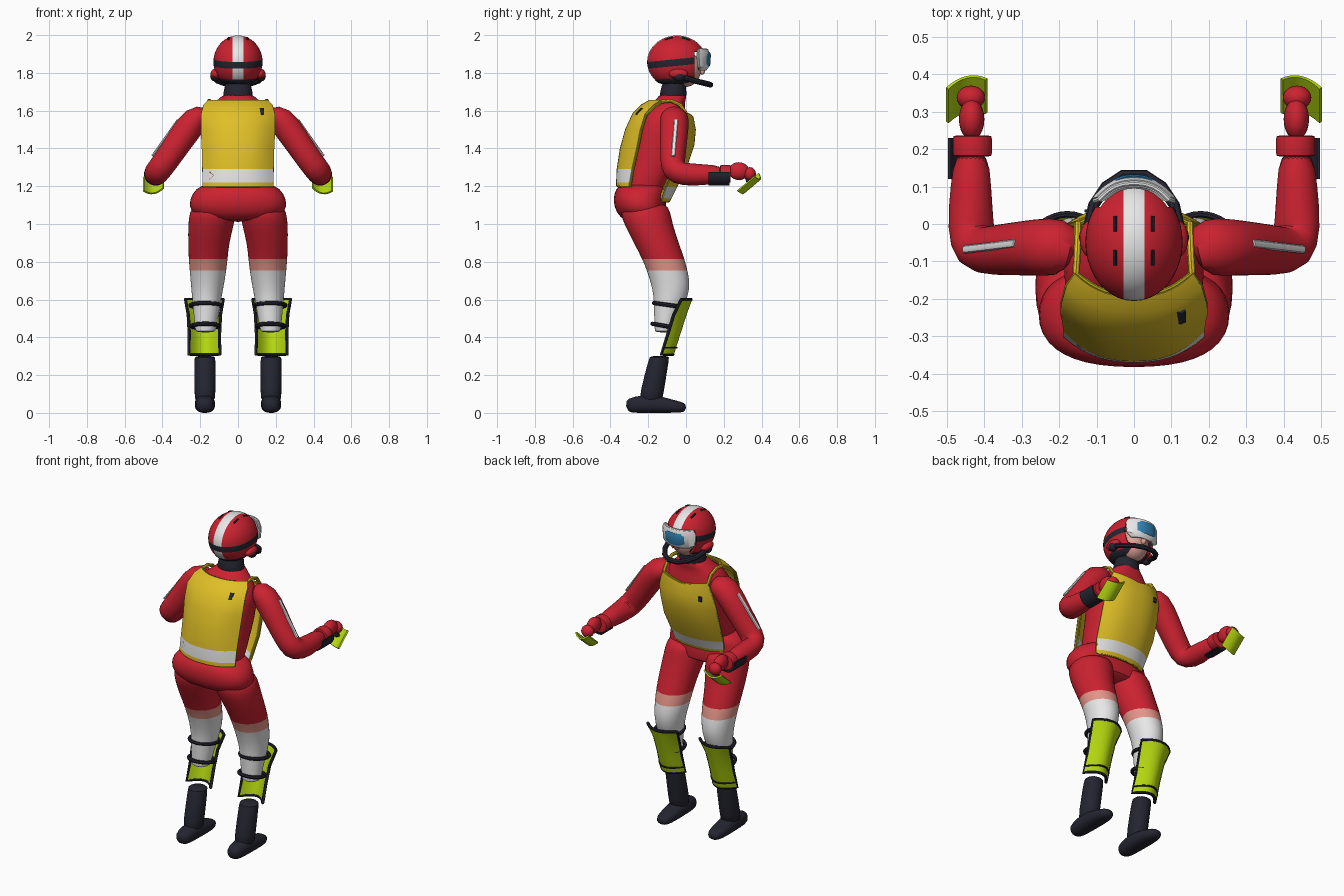
import bpy, bmesh, math
from mathutils import Vector

if "Cube" in bpy.data.objects:
    bpy.data.objects.remove(bpy.data.objects["Cube"])

COLORS = {
    "red": (0.60, 0.016, 0.03), "yellow": (0.74, 0.52, 0.02), "white": (0.8, 0.8, 0.8),
    "charcoal": (0.018, 0.018, 0.03), "lime": (0.46, 0.68, 0.005), "salmon": (0.78, 0.3, 0.25),
    "blue": (0.03, 0.22, 0.45), "skin": (0.7, 0.36, 0.3), "olive_trim": (0.42, 0.36, 0.01)}
MATS = {}
for key, c in COLORS.items():
    MATS[key] = bpy.data.materials.new(key)
    MATS[key].diffuse_color = (*c, 1)


def finish(name, bm, mat, bands=()):
    """Turn a bmesh into an object; bands are (low z, high z, colour)."""
    bmesh.ops.recalc_face_normals(bm, faces=bm.faces[:])
    for f in bm.faces:
        z = f.calc_center_median().z
        for i, (lo, hi, _) in enumerate(bands):
            if lo < z < hi:
                f.material_index = i + 1
    me = bpy.data.meshes.new(name)
    bm.to_mesh(me)
    bm.free()
    for m in [mat] + [b[2] for b in bands]:
        me.materials.append(MATS[m])
    ob = bpy.data.objects.new(name, me)
    bpy.context.collection.objects.link(ob)
    return ob


def tube(name, rings, mat, n=20, hint=(1, 0, 0), flat=False, power=2, sub=1, bands=()):
    """Loft elliptical rings (x, y, z, a, b); flat keeps every ring horizontal."""
    bm, loops = bmesh.new(), []
    P = [Vector(r[:3]) for r in rings]
    for i, r in enumerate(rings):
        t = Vector((0, 0, 1)) if flat else (P[min(i + 1, len(P) - 1)] - P[max(i - 1, 0)]).normalized()
        u = Vector(hint)
        u = (u - t * u.dot(t)).normalized()
        v = t.cross(u)
        loop = []
        for k in range(n):
            c, s = math.cos(2 * math.pi * k / n), math.sin(2 * math.pi * k / n)
            e = 2 / power
            loop.append(bm.verts.new(P[i] + u * r[3] * math.copysign(abs(c) ** e, c)
                                     + v * r[4] * math.copysign(abs(s) ** e, s)))
        loops.append(loop)
    for A, B in zip(loops, loops[1:]):
        for k in range(n):
            bm.faces.new((A[k], A[(k + 1) % n], B[(k + 1) % n], B[k]))
    bm.faces.new(loops[0])
    bm.faces.new(loops[-1])
    ob = finish(name, bm, mat, bands)
    if sub:
        ob.modifiers.new("smooth", 'SUBSURF').levels = sub
    return ob


def pipe(name, pts, r, mat, cyclic=False):
    cu = bpy.data.curves.new(name, 'CURVE')
    cu.dimensions, cu.bevel_depth, cu.bevel_resolution = '3D', r, 2
    cu.use_fill_caps = True
    sp = cu.splines.new('POLY')
    sp.points.add(len(pts) - 1)
    for p, q in zip(sp.points, pts):
        p.co = (*q, 1)
    sp.use_cyclic_u = cyclic
    cu.materials.append(MATS[mat])
    bpy.context.collection.objects.link(bpy.data.objects.new(name, cu))


def sheet(name, grid, mat, thick, trim=None, bands=(), r=0.007):
    """Thin curved plate from a grid of points, with optional piping on its border."""
    bm = bmesh.new()
    V = [[bm.verts.new(p) for p in row] for row in grid]
    for A, B in zip(V, V[1:]):
        for k in range(len(A) - 1):
            bm.faces.new((A[k], A[k + 1], B[k + 1], B[k]))
    m = finish(name, bm, mat, bands).modifiers.new("thickness", 'SOLIDIFY')
    m.thickness, m.offset = thick, 0
    if trim:
        edge = grid[0] + [g[-1] for g in grid[1:-1]] + grid[-1][::-1] + [g[0] for g in grid[-2:0:-1]]
        pipe(name + "_piping", edge, r, trim, True)


def panel(rows, cx=0, power=2.5, n=16, lift=0):
    """Grid bulging in y; rows are (z, y middle, y edge, half width)."""
    S = [2 * k / n - 1 for k in range(n + 1)]
    return [[(cx + hw * s, ym + (ye - ym) * abs(s) ** power, z + (lift * abs(s) if i == len(rows) - 1 else 0))
             for s in S] for i, (z, ym, ye, hw) in enumerate(rows)]


def ball(name, loc, rad, mat):
    bm = bmesh.new()
    bmesh.ops.create_uvsphere(bm, u_segments=24, v_segments=14, radius=1)
    for v in bm.verts:
        v.co = Vector([l + c * r for l, c, r in zip(loc, v.co, rad)])
    return finish(name, bm, mat)


# torso, hips and collar
tube("torso", [(0, -.22, 1.16, .17, .12), (0, -.215, 1.22, .175, .12), (0, -.165, 1.35, .18, .145),
               (0, -.135, 1.48, .19, .15), (0, -.12, 1.57, .19, .125), (0, -.1, 1.63, .15, .09),
               (0, -.075, 1.665, .095, .078), (0, -.07, 1.69, .08, .07)], "red", flat=True, power=2.4)
tube("hips", [(0, -.23, 1.215, .17, .11), (0, -.235, 1.19, .225, .138), (0, -.25, 1.13, .262, .14),
              (0, -.235, 1.06, .26, .138), (0, -.215, 1.01, .17, .11)], "red", flat=True, power=2.4)
tube("collar", [(0, -.07, 1.65, .082, .07), (0, -.068, 1.69, .08, .072), (0, -.064, 1.72, .072, .066),
                (0, -.055, 1.78, .065, .06)], "charcoal", hint=(1, 0, 0))

# vest
back = [(1.2, -.36, -.295, .182), (1.22, -.36, -.292, .182), (1.29, -.357, -.28, .182), (1.4, -.34, -.255, .185),
        (1.5, -.312, -.235, .19), (1.58, -.275, -.21, .19), (1.625, -.23, -.165, .178), (1.648, -.19, -.13, .155)]
front = [(1.12, -.095, -.135, .16), (1.14, -.085, -.13, .163), (1.2, -.055, -.11, .175), (1.3, -.005, -.065, .185),
         (1.42, .035, -.03, .185), (1.5, .042, -.01, .178), (1.56, .03, 0, .15)]
sheet("vest_back", panel(back), "yellow", .02, "olive_trim", [(1.22, 1.29, "white")])
sheet("vest_front", panel(front, lift=.025), "yellow", .02, "olive_trim", [(1.14, 1.2, "white")])
sheet("back_badge", panel([(1.58, -.266, -.26, .012), (1.612, -.237, -.231, .012)], .125, n=2), "charcoal", .008)
sheet("chest_badge", panel([(1.48, .036, .034, .012), (1.51, .036, .034, .012)], -.12, n=2), "charcoal", .008)
pipe("hem_chevron", [(-.148, -.32, 1.275), (-.125, -.335, 1.257), (-.148, -.323, 1.237)], .006, "red")

# helmet with stripe, strap band and face opening
bm = bmesh.new()
bmesh.ops.create_uvsphere(bm, u_segments=40, v_segments=24, radius=1)
for v in bm.verts:
    v.co = Vector((v.co.x * .13, -.048 + v.co.y * .158, 1.858 + v.co.z * .14))
tilt = Vector((0, -.1, 1))
for co, no in [((.028, 0, 0), (1, 0, 0)), ((-.028, 0, 0), (1, 0, 0)), ((0, -.05, 1.837), tilt),
               ((0, -.05, 1.873), tilt), ((0, 0, 1.765), (0, 0, 1)), ((0, .045, 0), (0, 1, 0)), ((0, 0, 1.915), (0, 0, 1))]:
    bmesh.ops.bisect_plane(bm, geom=bm.verts[:] + bm.edges[:] + bm.faces[:], plane_co=co, plane_no=no)
cut = []
for f in bm.faces:
    c = f.calc_center_median()
    h = (c - Vector((0, -.05, 0))).dot(tilt)
    f.material_index = 2 if 1.837 < h < 1.873 else 1 if abs(c.x) < .028 else 0
    if c.z < 1.765 or (c.y > .045 and c.z < 1.915):
        cut.append(f)
bmesh.ops.delete(bm, geom=cut, context='FACES')
helmet = finish("helmet", bm, "red")
for m in ("white", "charcoal"):
    helmet.data.materials.append(MATS[m])
m = helmet.modifiers.new("thickness", 'SOLIDIFY')
m.thickness, m.offset = .012, -1
tube("helmet_liner", [(0, -.06, 1.735, .07, .075), (0, -.055, 1.76, .1, .115), (0, -.05, 1.79, .112, .125),
                      (0, -.05, 1.86, .11, .11)], "charcoal", flat=True)
ball("face", (0, -.005, 1.82), (.085, .085, .095), "skin")
ball("nose", (0, .083, 1.81), (.014, .018, .02), "skin")

# goggles
sheet("goggle_frame", panel([(1.82, .1, .07, .075), (1.835, .112, .066, .1), (1.9, .116, .062, .105),
                             (1.922, .108, .066, .092)]), "white", .02, "white")
sheet("goggle_lens", panel([(1.836, .121, .095, .06), (1.848, .125, .085, .082), (1.895, .128, .083, .086),
                            (1.907, .124, .09, .072)]), "blue", .008)

# chin guard
pipe("chin_guard", [(-.128, -.04, 1.785), (-.108, .05, 1.757), (-.075, .1, 1.745), (-.03, .13, 1.737),
                    (.03, .13, 1.737), (.075, .1, 1.745), (.108, .05, 1.757), (.128, -.04, 1.785)], .015, "charcoal")

for s, side in ((-1, "left"), (1, "right")):
    # helmet details
    ball(side + "_ear_shell", (s * .115, -.04, 1.795), (.03, .05, .028), "red")
    ball(side + "_ear_pad", (s * .122, -.035, 1.783), (.025, .032, .028), "charcoal")
    for k, (y0, y1) in enumerate(((-.02, .02), (-.11, -.07))):
        pts = []
        for y in (y0, (y0 + y1) / 2, y1):
            z = 1.858 + .14 * math.sqrt(1 - (.05 / .13) ** 2 - ((y + .048) / .158) ** 2)
            pts.append((s * .05, y, z))
        pipe(side + "_helmet_vent_%d" % k, pts, .005, "charcoal")
    # shoulder strap of the vest
    pipe(side + "_vest_strap", [(s * .155, -.13, 1.648), (s * .152, -.08, 1.653), (s * .15, -.03, 1.63),
                                (s * .15, 0, 1.585)], .01, "yellow")
    # arm, cuff, hand
    H = (.83 * s, 0, .55)
    arm = [(.13, -.07, 1.53, .06), (.175, -.065, 1.565, .075), (.225, -.06, 1.56, .08), (.3, -.065, 1.455, .073),
           (.37, -.07, 1.35, .068), (.425, -.07, 1.278, .068), (.438, -.01, 1.262, .064), (.436, .1, 1.26, .055),
           (.434, .2, 1.265, .046)]
    tube(side + "_arm", [(s * x, y, z, r, r) for x, y, z, r in arm], "red", hint=H)
    tube(side + "_cuff", [(s * .432, y, 1.265, .053, .048) for y in (.18, .183, .234, .237)], "red")
    ball(side + "_hand", (s * .434, .28, 1.28), (.034, .055, .047), "red")
    ball(side + "_fingers", (s * .436, .338, 1.265), (.038, .032, .036), "red")
    tube(side + "_grip", [(s * .44, .315, 1.28, .014, .014), (s * .445, .335, 1.215, .014, .014)], "charcoal", n=10, sub=0)
    tube(side + "_sleeve_stripe", [(s * .318, -.052, 1.55, .007, .011), (s * .385, -.06, 1.455, .007, .011),
                                   (s * .453, -.068, 1.36, .007, .011)], "white", n=8, hint=H, sub=0)
    # forearm guard
    arc = [math.radians(a) for a in range(-110, 11, 15)]
    sheet(side + "_forearm_guard", [[(s * (.435 + .059 * math.cos(a)), y, 1.266 + .059 * math.sin(a))
                                     for a in arc] for y in (.12, .23)], "charcoal", .008)
    # curved hand shield, tilted forward and down
    shield = []
    for i in range(5):
        l = -.06 + .03 * i
        shield.append([])
        for k in range(9):
            q = k / 4 - 1
            b = .028 * (1 - q * q) - .012
            shield[-1].append((s * (.447 + .052 * q), .337 + .76 * l + .64 * b - .012 * q,
                               1.212 + .64 * l - .77 * b - .008 * q))
    sheet(side + "_hand_shield", shield, "lime", .009)
    # leg
    leg = [(.12, -.22, 1.12, .11, .115), (.135, -.215, 1.06, .124, .135), (.142, -.2, 1., .123, .13),
           (.156, -.157, .9, .11, .12), (.158, -.118, .81, .104, .113), (.159, -.1, .755, .098, .109),
           (.161, -.083, .69, .09, .105), (.165, -.078, .62, .08, .093), (.168, -.1, .53, .068, .07),
           (.172, -.115, .44, .056, .052), (.172, -.118, .425, .05, .046)]
    tube(side + "_leg", [(s * r[0], *r[1:]) for r in leg], "red", flat=True,
         bands=[(.755, .81, "salmon"), (0, .755, "white")])
    # shin guard and straps
    X = s * .178
    shin = [(.31, -.07, -.13, .082), (.42, -.035, -.095, .08), (.52, -.003, -.065, .085), (.6, .026, -.025, .1)]
    sheet(side + "_shin_guard", panel(shin, X, 2, 12), "lime", .012, "charcoal", r=.009)
    pipe(side + "_shin_seam", panel([(.345, -.05, -.112, .083)] * 2, X, 2, 12)[0], .005, "charcoal")
    for z, y, rx, ry in ((.57, -.085, .08, .085), (.46, -.11, .074, .068)):
        pipe(side + "_calf_strap", [(s * .172 + rx * math.cos(a * math.pi / 12), y + ry * math.sin(a * math.pi / 12),
                                     z - .012 * math.sin(a * math.pi / 12)) for a in range(24)], .011, "charcoal", True)
    # boot
    B = s * .175
    tube(side + "_boot_shaft", [(B, -.186, .05, .053, .06), (B, -.183, .1, .057, .064), (B, -.142, .29, .057, .054),
                                (B, -.14, .302, .055, .052)], "charcoal", flat=True)
    tube(side + "_boot_foot", [(B, -.318, .035, .03, .03), (B, -.28, .043, .05, .044), (B, -.18, .05, .055, .051),
                               (B, -.09, .037, .054, .037), (B, -.02, .029, .042, .029), (B, 0, .026, .022, .016)],
         "charcoal", power=2.4)

# bake modifiers and shade
bpy.ops.object.select_all(action='SELECT')
bpy.context.view_layer.objects.active = helmet
bpy.ops.object.convert(target='MESH')
bpy.ops.object.shade_smooth_by_angle(angle=math.radians(40))

for m in bpy.data.materials:
    if m.users and not m.is_grease_pencil:
        m.use_nodes = True
        m.node_tree.nodes["Principled BSDF"].inputs["Base Color"].default_value = m.diffuse_color
